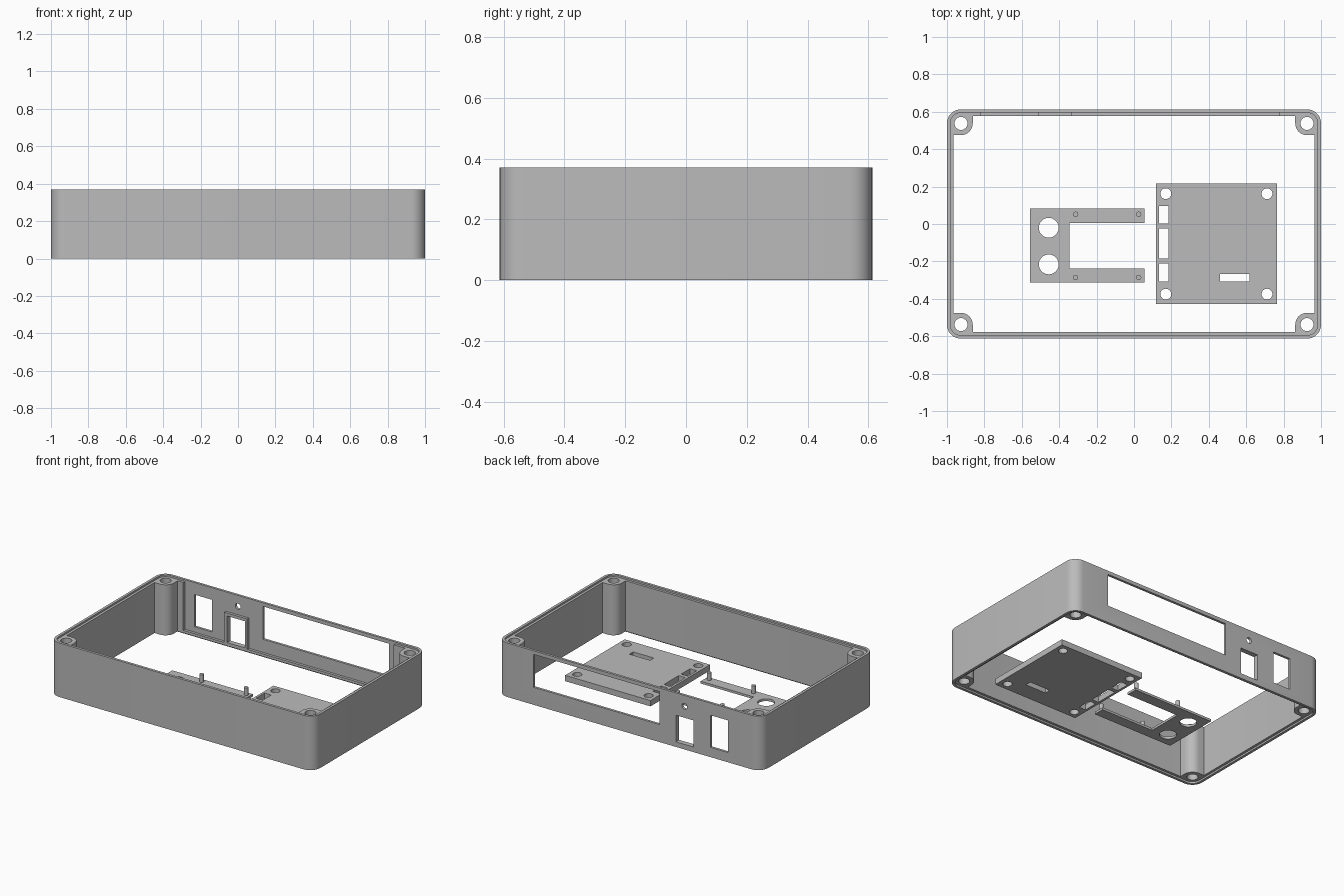
import bpy, bmesh, math
from mathutils import Matrix

if "Cube" in bpy.data.objects:
    bpy.data.objects.remove(bpy.data.objects["Cube"])

HX, HY, H = 1.0, 0.613, 0.37      # case half sizes and height
R, WALL, STEP, LIP = 0.075, 0.035, 0.018, 0.012

grey = bpy.data.materials.new("grey_plastic")
grey.diffuse_color = (0.5, 0.5, 0.5, 1)
grey.use_nodes = True
grey.node_tree.nodes["Principled BSDF"].inputs["Base Color"].default_value = grey.diffuse_color


def add(name, bm):
    bmesh.ops.recalc_face_normals(bm, faces=bm.faces[:])
    me = bpy.data.meshes.new(name)
    bm.to_mesh(me)
    bm.free()
    ob = bpy.data.objects.new(name, me)
    bpy.context.collection.objects.link(ob)
    me.materials.append(grey)
    return ob


def select(ob):
    bpy.ops.object.select_all(action='DESELECT')
    ob.select_set(True)
    bpy.context.view_layer.objects.active = ob


def smooth(ob):
    select(ob)
    bpy.ops.object.shade_smooth_by_angle(angle=math.radians(30))


def box(name, x0, x1, y0, y1, z0, z1):
    bm = bmesh.new()
    m = Matrix.Translation(((x0 + x1) / 2, (y0 + y1) / 2, (z0 + z1) / 2))
    m = m @ Matrix.Diagonal((x1 - x0, y1 - y0, z1 - z0, 1))
    bmesh.ops.create_cube(bm, size=1, matrix=m)
    return add(name, bm)


def cylinder(name, x, y, z, r, depth, along_y=False):
    bm = bmesh.new()
    m = Matrix.Translation((x, y, z))
    if along_y:
        m = m @ Matrix.Rotation(math.pi / 2, 4, 'X')
    bmesh.ops.create_cone(bm, cap_ends=True, segments=24, radius1=r, radius2=r,
                          depth=depth, matrix=m)
    return add(name, bm)


def cut(ob, cutters):
    for c in cutters:
        mod = ob.modifiers.new("cut", 'BOOLEAN')
        mod.operation, mod.solver, mod.object = 'DIFFERENCE', 'EXACT', c
        select(ob)
        bpy.ops.object.modifier_apply(modifier=mod.name)
        bpy.data.objects.remove(c)


def arc(cx, cy, r, a0, a1, n=8):
    angles = [math.radians(a0 + (a1 - a0) * i / n) for i in range(n + 1)]
    return [(cx + r * math.cos(a), cy + r * math.sin(a)) for a in angles]


def circle(x, y, r):
    return arc(x, y, r, 0, 360, 28)[:-1]


def rect(x0, x1, y0, y1):
    return [(x0, y0), (x1, y0), (x1, y1), (x0, y1)]


def plate(name, loops, z0, z1):
    """Solid sheet: first loop is the outline, the others are holes."""
    cu = bpy.data.curves.new(name, 'CURVE')
    cu.dimensions, cu.fill_mode, cu.extrude = '2D', 'BOTH', (z1 - z0) / 2
    for loop in loops:
        sp = cu.splines.new('POLY')
        sp.points.add(len(loop) - 1)
        for p, (x, y) in zip(sp.points, loop):
            p.co = (x, y, 0, 1)
        sp.use_cyclic_u = True
    tmp = bpy.data.objects.new(name + "_curve", cu)
    bpy.context.collection.objects.link(tmp)
    bpy.context.view_layer.update()
    me = tmp.evaluated_get(bpy.context.evaluated_depsgraph_get()).to_mesh()
    bm = bmesh.new()
    bm.from_mesh(me)
    bpy.data.objects.remove(tmp)
    bmesh.ops.remove_doubles(bm, verts=bm.verts[:], dist=1e-5)
    bmesh.ops.translate(bm, verts=bm.verts[:], vec=(0, 0, (z0 + z1) / 2))
    ob = add(name, bm)
    smooth(ob)
    return ob


# Case wall: rounded ring with a stepped lip at top and bottom
profile = [(0, 0), (0, H), (STEP, H), (STEP, H - LIP), (WALL, H - LIP),
           (WALL, LIP), (STEP, LIP), (STEP, 0)]
bm = bmesh.new()
rings = []
for inset, z in profile:
    pts = []
    for k, (sx, sy) in enumerate([(1, 1), (-1, 1), (-1, -1), (1, -1)]):
        pts += arc(sx * (HX - R), sy * (HY - R), R - inset, 90 * k, 90 * k + 90)
    rings.append([bm.verts.new((x, y, z)) for x, y in pts])
n = len(rings[0])
for i, a in enumerate(rings):
    b = rings[(i + 1) % len(rings)]
    for j in range(n):
        k = (j + 1) % n
        bm.faces.new((a[j], a[k], b[k], b[j]))
case = add("case_wall", bm)

# Back panel recess and openings
cut(case, [
    box("recess", -0.82, 0.775, 0.5, 0.596, 0.03, 0.4),
    box("wide_window", -0.228, 0.727, 0.5, 0.7, 0.12, 0.345),
    box("square_port", -0.487, -0.352, 0.5, 0.7, 0.035, 0.217),
    box("tall_port", -0.748, -0.615, 0.5, 0.7, 0.067, 0.287),
    cylinder("round_port", -0.418, 0.6, 0.295, 0.02, 0.2, True),
])
smooth(case)

# Raised frame around the square port
frame = box("port_frame", -0.51, -0.335, 0.578, 0.596, 0.03, 0.237)
cut(frame, [box("frame_cut", -0.487, -0.352, 0.5, 0.7, 0.035, 0.217)])

# Corner screw posts
cx, cy, pr, wr = HX - R, HY - R, 0.063, R - WALL
for sx, sy, label in [(1, 1, "back_right"), (-1, 1, "back_left"),
                      (-1, -1, "front_left"), (1, -1, "front_right")]:
    outline = (arc(cx, cy, pr, 180, 270) + [(cx + wr, cy - pr)]
               + arc(cx, cy, wr, 0, 90) + [(cx - pr, cy + wr)])
    loops = [outline, circle(cx, cy, 0.035)]
    plate("screw_post_" + label,
          [[(sx * x, sy * y) for x, y in lp] for lp in loops], LIP, H - LIP)

# Large mounting plate with screw holes and connector slots
plate("large_plate",
      [rect(0.118, 0.765, -0.428, 0.216),
       rect(0.134, 0.185, 0.003, 0.096), rect(0.134, 0.185, -0.185, -0.025),
       rect(0.134, 0.185, -0.308, -0.212), rect(0.46, 0.617, -0.308, -0.267)]
      + [circle(x, y, 0.029) for x in (0.17, 0.711) for y in (0.162, -0.375)],
      0, 0.04)

# Forked small plate with two round holes
plate("small_plate",
      [[(-0.555, -0.313), (0.055, -0.313), (0.055, -0.238), (-0.346, -0.238),
        (-0.346, 0.005), (0.055, 0.005), (0.055, 0.082), (-0.555, 0.082)]]
      + [circle(-0.456, y, 0.053) for y in (-0.02, -0.216)], 0, 0.016)

# Locating pins
for i, (x, y) in enumerate([(-0.312, 0.052), (0.025, 0.052),
                            (-0.312, -0.286), (0.025, -0.286)]):
    smooth(cylinder(f"pin_{i + 1}", x, y, 0.038, 0.014, 0.06))
